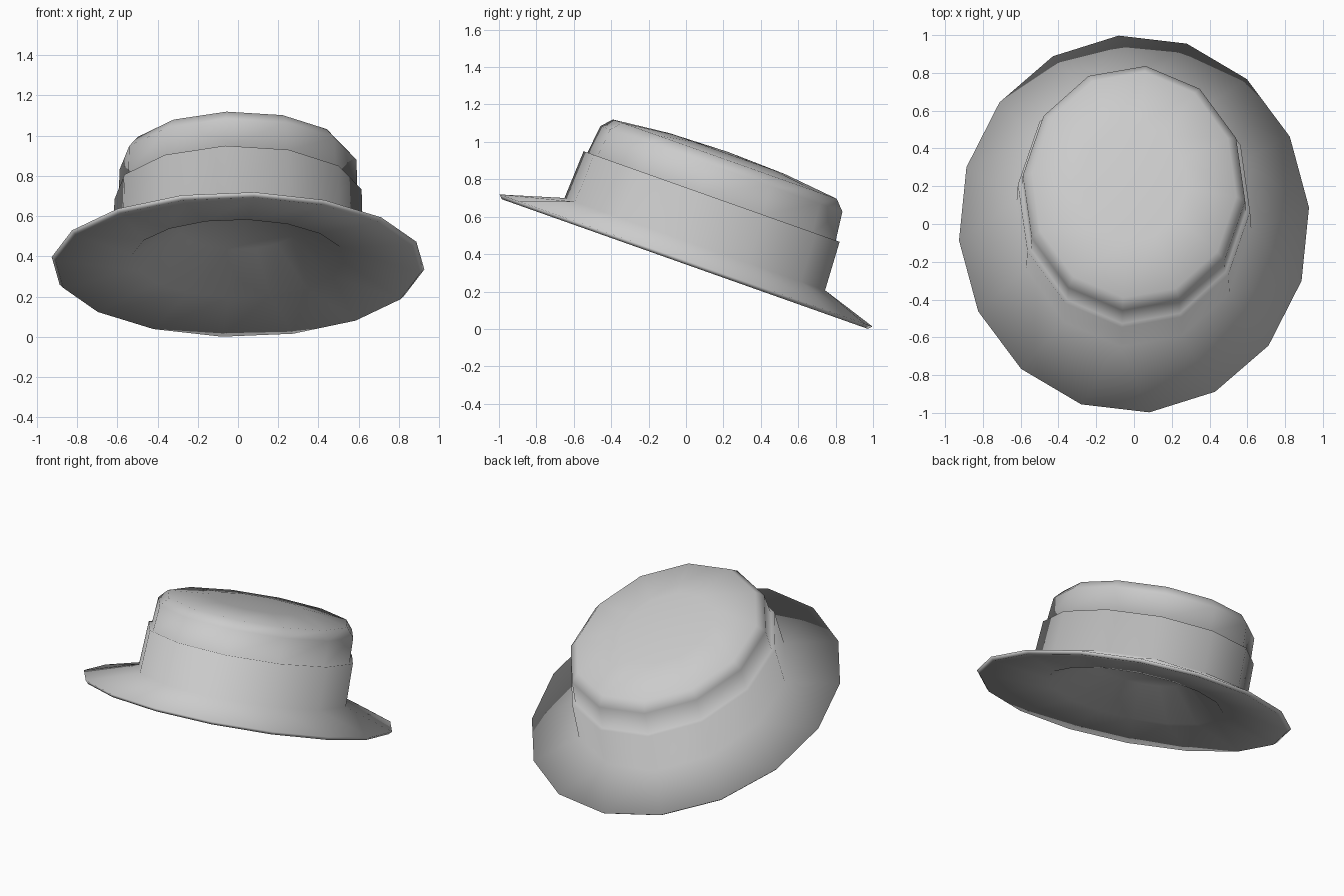
import bpy, bmesh, math
from mathutils import Matrix

cube = bpy.data.objects.get("Cube")
if cube:
    bpy.data.objects.remove(cube, do_unlink=True)

# Single material
felt = bpy.data.materials.new("grey_felt")
felt.use_nodes = True
GREY = (0.6, 0.6, 0.6, 1.0)
felt.diffuse_color = GREY
felt.node_tree.nodes["Principled BSDF"].inputs["Base Color"].default_value = GREY

# The whole hat leans back: the brim is high in front and low behind
TILT = Matrix.Translation((0, 0, 0.366)) @ Matrix.Rotation(math.radians(-19.5), 4, 'X')

BRIM = (16, 5, 0.0)       # sides, turn in degrees, offset towards the back
CROWN = (12, -6, 0.015)


def add_ring(bm, shape, rx, ry, h):
    """Oval ring of vertices, with the angle of each one."""
    sides, turn, shift = shape
    angles = [math.radians(turn) + math.tau * i / sides for i in range(sides)]
    verts = [bm.verts.new((rx * math.cos(a), shift + ry * math.sin(a), h)) for a in angles]
    return verts, angles


def join(bm, ring_a, ring_b):
    """Quads between equal rings, a zipper of triangles between unequal ones."""
    (a, ang_a), (b, ang_b) = ring_a, ring_b
    n, m = len(a), len(b)
    if n == m:
        for i in range(n):
            j = (i + 1) % n
            bm.faces.new((a[i], a[j], b[j], b[i]))
        return
    i = j = 0
    while i < n or j < m:
        next_a = ang_a[0] + math.tau * (i + 1) / n
        next_b = ang_b[0] + math.tau * (j + 1) / m
        if j == m or (i < n and next_a <= next_b):
            bm.faces.new((a[i % n], a[(i + 1) % n], b[j % m]))
            i += 1
        else:
            bm.faces.new((a[i % n], b[(j + 1) % m], b[j % m]))
            j += 1


def cap(bm, ring, shape, h):
    """Close a ring with a fan around a raised centre."""
    verts = ring[0]
    centre = bm.verts.new((0, shape[2], h))
    for i, v in enumerate(verts):
        bm.faces.new((v, verts[(i + 1) % len(verts)], centre))


# One continuous felt surface: (shape, half width, half depth, height)
PROFILE = [
    # hollow under the crown, then the flat underside
    (BRIM, 0.30, 0.33, 0.19),
    (BRIM, 0.53, 0.58, 0.025),
    (BRIM, 0.91, 1.042, -0.02),
    # brim edge
    (BRIM, 0.93, 1.062, 0.0),
    # band with a small step on top
    (CROWN, 0.625, 0.743, 0.098),
    (CROWN, 0.618, 0.73, 0.368),
    (CROWN, 0.597, 0.708, 0.368),
    # crown wall, shoulder and gently domed top
    (CROWN, 0.592, 0.690, 0.525),
    (CROWN, 0.545, 0.638, 0.58),
    (CROWN, 0.28, 0.33, 0.612),
]

bm = bmesh.new()
rings = [add_ring(bm, *row) for row in PROFILE]
for lower, upper in zip(rings, rings[1:]):
    join(bm, lower, upper)
cap(bm, rings[0], BRIM, 0.23)
cap(bm, rings[-1], CROWN, 0.622)
bmesh.ops.recalc_face_normals(bm, faces=bm.faces)

# Soft shading all over, so that band and brim flow into each other
for face in bm.faces:
    face.smooth = True
bm.transform(TILT)

mesh = bpy.data.meshes.new("hat")
bm.to_mesh(mesh)
bm.free()
mesh.materials.append(felt)
hat = bpy.data.objects.new("hat", mesh)
bpy.context.collection.objects.link(hat)
